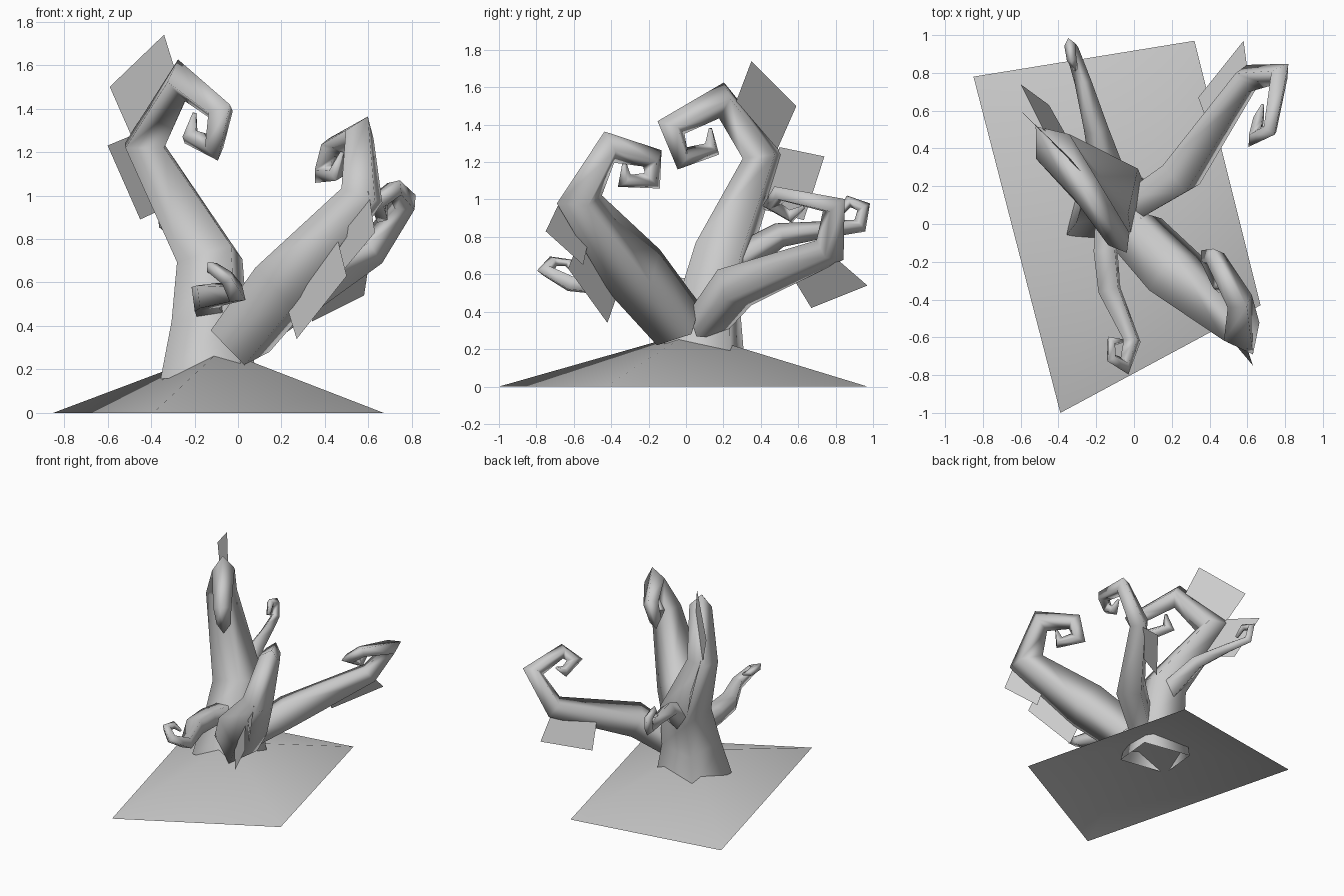
import bpy, bmesh
from mathutils import Vector

cube = bpy.data.objects.get("Cube")
if cube:
    bpy.data.objects.remove(cube, do_unlink=True)

grey = bpy.data.materials.new("plain_grey")
grey.use_nodes = True
grey.diffuse_color = (0.6, 0.6, 0.6, 1)
grey.node_tree.nodes["Principled BSDF"].inputs["Base Color"].default_value = grey.diffuse_color


def finish(name, bm, smooth):
    """Turn a bmesh into a named grey object."""
    mesh = bpy.data.meshes.new(name)
    bm.to_mesh(mesh)
    bm.free()
    for poly in mesh.polygons:
        poly.use_smooth = smooth
    mesh.materials.append(grey)
    obj = bpy.data.objects.new(name, mesh)
    bpy.context.collection.objects.link(obj)
    return obj


def branch(name, path):
    """Tapered four-sided tube along (x, y, z, radius) points, mitred at bends,
    with one pair of its edges lying in the plane of the curl."""
    pts = [Vector(p[:3]) for p in path]
    dirs = [(b - a).normalized() for a, b in zip(pts, pts[1:])]
    axis = sum((a.cross(b) for a, b in zip(dirs, dirs[1:])), Vector())
    u = axis.cross(dirs[0]).normalized()
    bm = bmesh.new()
    rings = []
    for i, p in enumerate(pts):
        t = dirs[max(i - 1, 0)]
        after = dirs[min(i, len(dirs) - 1)]
        plane = (t + after).normalized()
        v = t.cross(u)
        ring = []
        for side in (u, v, -u, -v):
            off = side * path[i][3]
            off = off - t * (off.dot(plane) / t.dot(plane))
            ring.append(bm.verts.new(p + off))
        rings.append(ring)
        u = t.rotation_difference(after) @ u
    for a, b in zip(rings, rings[1:]):
        for k in range(4):
            n = (k + 1) % 4
            bm.faces.new((a[k], a[n], b[n], b[k]))
    bm.faces.new(rings[-1])
    return finish(name, bm, True)


def plate(name, *corners):
    """Thin flat leaf sheet."""
    bm = bmesh.new()
    bm.faces.new([bm.verts.new(c) for c in corners])
    return finish(name, bm, False)


# Ground: shallow four-sided mound
bm = bmesh.new()
rim = [bm.verts.new((x, y, 0)) for x, y in
       ((-.85, .78), (-.39, -1), (.67, -.43), (.32, .97))]
peak = bm.verts.new((-.08, .02, .29))
for i in range(4):
    bm.faces.new((rim[i], rim[(i + 1) % 4], peak))
finish("ground_mound", bm, True)

# Trunk running into the tallest curled branch
branch("trunk_and_tall_branch", [
    (-.13, .09, .14, .27), (-.13, .12, .4, .21), (-.13, .19, .7, .18),
    (-.43, .41, 1.23, .11), (-.26, .19, 1.53, .08), (-.08, -.08, 1.385, .065),
    (-.11, -.02, 1.22, .05), (-.22, .14, 1.27, .04), (-.2, .13, 1.38, .01)])

# Curled side branches
branch("front_left_branch", [
    (.01, -.04, .33, .16), (.23, -.27, .61, .18), (.57, -.57, 1, .11),
    (.56, -.41, 1.28, .075), (.43, -.18, 1.22, .055), (.39, -.18, 1.1, .045),
    (.45, -.33, 1.1, .035), (.48, -.33, 1.2, .01)])
branch("back_left_branch", [
    (0, .1, .33, .11), (.25, .26, .53, .13), (.6, .77, .73, .08),
    (.77, .79, .97, .058), (.72, .5, 1.03, .045), (.64, .46, .97, .04),
    (.66, .56, .91, .035), (.68, .63, .96, .01)])
branch("front_branch", [
    (-.13, .08, .5, .09), (-.15, -.15, .53, .08), (-.13, -.35, .54, .075),
    (-.01, -.62, .55, .05), (-.05, -.75, .62, .037), (-.12, -.71, .67, .03),
    (-.12, -.62, .66, .025), (-.06, -.62, .63, .01)])
branch("back_branch", [
    (-.12, .2, .62, .1), (-.2, .5, .81, .065), (-.27, .75, .84, .045),
    (-.33, .93, .86, .035), (-.34, .95, .96, .03), (-.33, .87, .99, .026),
    (-.31, .82, .92, .015)])

# Flat leaf sheets on the larger branches
plate("tall_branch_upper_leaf", (-.34, .35, 1.74), (-.59, .59, 1.5),
      (-.48, .48, 1.25), (-.25, .24, 1.45))
plate("tall_branch_lower_leaf", (-.48, .5, 1.28), (-.6, .74, 1.23),
      (-.45, .63, .89), (-.32, .4, .95))
plate("front_left_lower_leaf", (.2, -.34, .57), (.27, -.42, .34),
      (.5, -.63, .63), (.45, -.55, .83))
plate("front_left_upper_leaf", (.42, -.5, .88), (.48, -.55, .65),
      (.63, -.75, .83), (.6, -.66, 1.02))
plate("back_left_leaf", (.38, .56, .6), (.34, .67, .42),
      (.58, .97, .54), (.6, .82, .67))
